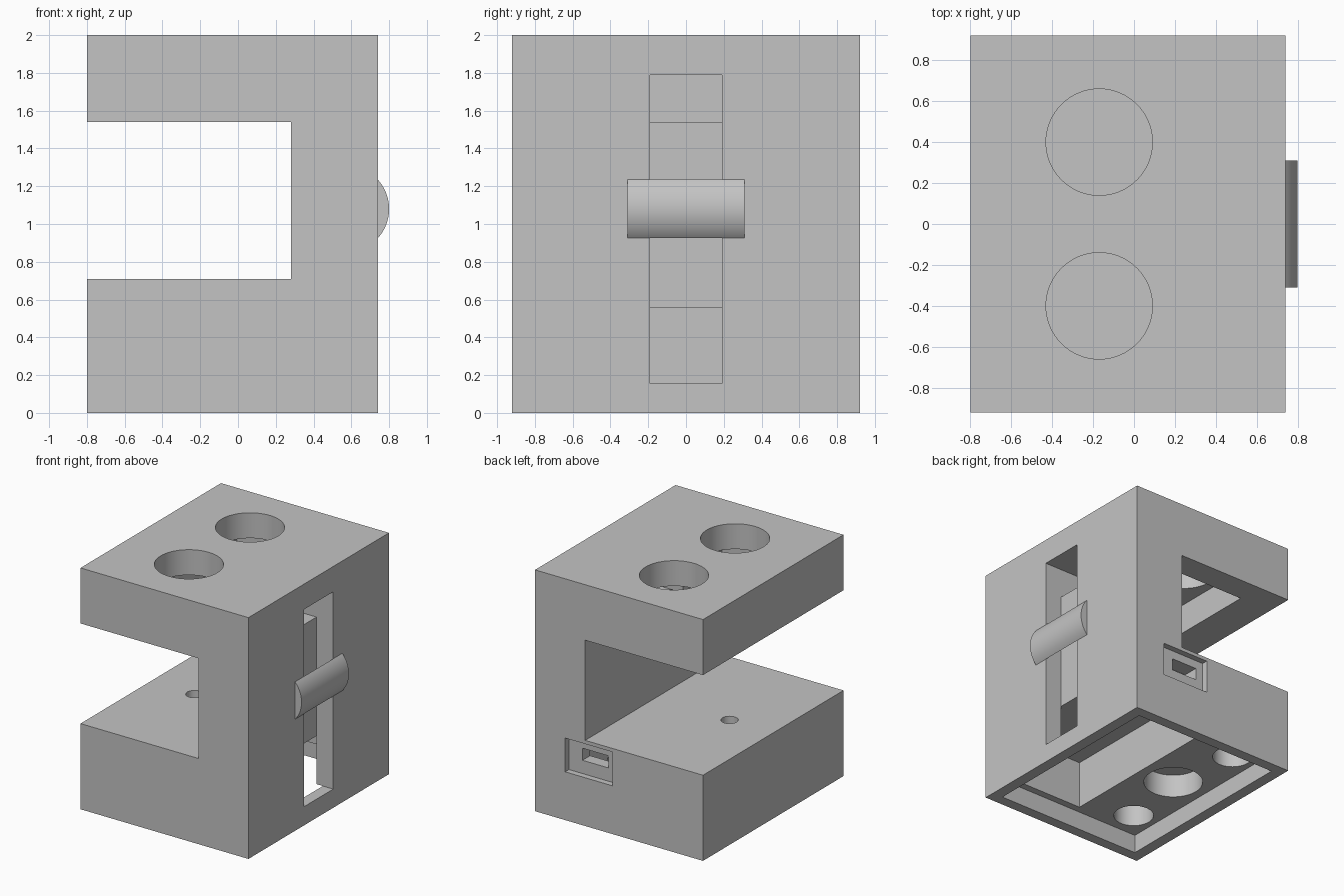
import bpy, bmesh, math
from mathutils import Matrix, Vector

cube = bpy.data.objects.get("Cube")
if cube:
    bpy.data.objects.remove(cube, do_unlink=True)

grey = bpy.data.materials.new("plain_grey")
grey.use_nodes = True
GREY = (0.55, 0.55, 0.55, 1)
grey.diffuse_color = GREY
grey.node_tree.nodes["Principled BSDF"].inputs["Base Color"].default_value = GREY


def make(name, bm):
    bmesh.ops.recalc_face_normals(bm, faces=bm.faces)
    mesh = bpy.data.meshes.new(name)
    bm.to_mesh(mesh)
    bm.free()
    mesh.materials.append(grey)
    obj = bpy.data.objects.new(name, mesh)
    bpy.context.collection.objects.link(obj)
    return obj


def extrude_profile(name, profile, half_width):
    """Extrude an (x, z) outline symmetrically along y."""
    bm = bmesh.new()
    face = bm.faces.new([bm.verts.new((x, -half_width, z)) for x, z in profile])
    grown = bmesh.ops.extrude_face_region(bm, geom=[face])
    verts = [g for g in grown["geom"] if isinstance(g, bmesh.types.BMVert)]
    bmesh.ops.translate(bm, verts=verts, vec=(0, 2 * half_width, 0))
    return make(name, bm)


def box(name, xs, ys, zs):
    bm = bmesh.new()
    lo, hi = Vector((xs[0], ys[0], zs[0])), Vector((xs[1], ys[1], zs[1]))
    size = Matrix.Diagonal((*(hi - lo), 1))
    bmesh.ops.create_cube(bm, size=1, matrix=Matrix.Translation((lo + hi) / 2) @ size)
    return make(name, bm)


def cylinder(name, x, y, radius, z0, z1):
    bm = bmesh.new()
    bmesh.ops.create_cone(bm, cap_ends=True, segments=64, radius1=radius, radius2=radius,
                          depth=z1 - z0, matrix=Matrix.Translation((x, y, (z0 + z1) / 2)))
    return make(name, bm)


def cut(body, cutters):
    """Subtract each cutter, bake the result and remove the helpers."""
    for cutter in cutters:
        cutter.hide_render = True
        mod = body.modifiers.new("cut", "BOOLEAN")
        mod.operation, mod.solver, mod.object = "DIFFERENCE", "EXACT", cutter
        graph = bpy.context.evaluated_depsgraph_get()
        mesh = bpy.data.meshes.new_from_object(body.evaluated_get(graph))
        body.modifiers.clear()
        body.data = mesh
        bpy.data.objects.remove(cutter, do_unlink=True)


# C-shaped housing
housing = extrude_profile("housing", [
    (-0.8, 0), (0.74, 0), (0.74, 2), (-0.8, 2),
    (-0.8, 1.54), (0.28, 1.54), (0.28, 0.71), (-0.8, 0.71)], 0.92)

cutters = [
    # Lid recess and compartment in the base
    box("lid_recess", (-0.705, 0.645), (-0.83, 0.83), (-0.1, 0.155)),
    box("base_compartment", (-0.09, 0.587), (-0.77, 0.77), (0.1, 0.555)),
    # Pocket in the underside of the upper arm
    box("arm_pocket", (-0.5, 0.16), (-0.7, 0.7), (1.4, 1.79)),
    # Cable groove joining both compartments
    extrude_profile("cable_groove", [
        (0.85, 0.155), (0.3, 0.155), (0.3, 0.555), (0.587, 0.555),
        (0.587, 1.54), (0, 1.54), (0, 1.79), (0.85, 1.79)], 0.19),
    # Socket recess and slot on the back
    box("socket_recess", (0.03, 0.464), (0.87, 1), (0.4, 0.68)),
    box("socket_slot", (0.1, 0.34), (0.74, 1), (0.51, 0.61)),
    # Sensor pocket and its small opening
    cylinder("sensor_pocket", -0.4, 0, 0.23, 0.1, 0.35),
    cylinder("sensor_hole", -0.4, 0, 0.065, 0.3, 0.8),
]
for side in (-1, 1):
    cutters.append(cylinder("top_hole", -0.17, side * 0.4, 0.26, 1.7, 2.1))
    cutters.append(cylinder("base_pocket", -0.5, side * 0.6, 0.155, 0.1, 0.35))
cut(housing, cutters)

# Rounded bar across the groove
half, rise = 0.155, 0.06
radius = (half ** 2 + rise ** 2) / (2 * rise)
sweep = math.asin(half / radius)
steps = 24
arc = [sweep * (2 * i / steps - 1) for i in range(steps + 1)]
bar = extrude_profile("cable_bar", [
    (0.8 - radius + radius * math.cos(a), 1.08 + radius * math.sin(a)) for a in arc], 0.31)

for obj in (housing, bar):
    bpy.ops.object.select_all(action="DESELECT")
    obj.select_set(True)
    bpy.context.view_layer.objects.active = obj
    bpy.ops.object.shade_smooth_by_angle(angle=math.radians(30))
